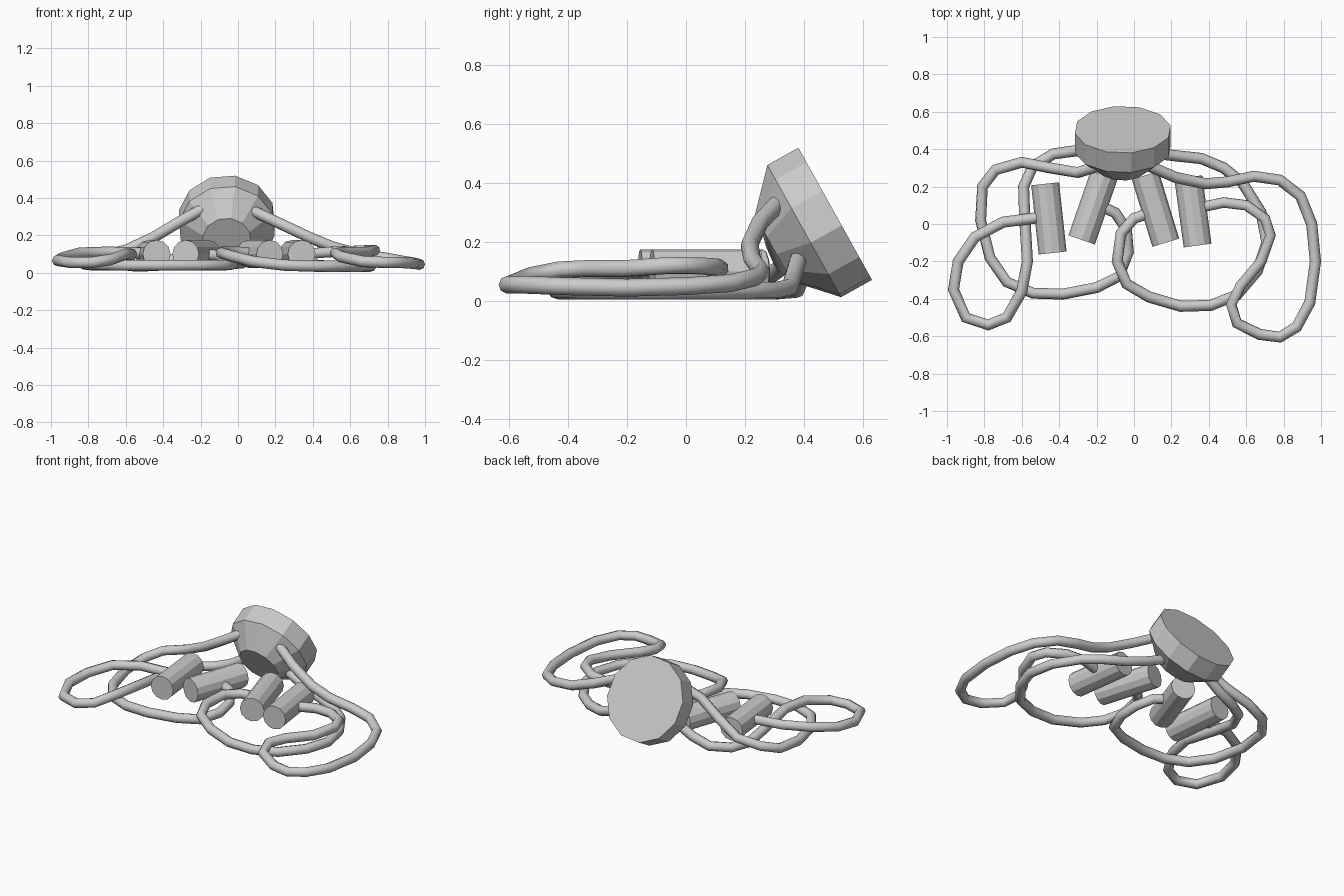
import bpy, bmesh, math
from mathutils import Vector


def link(name, data):
    ob = bpy.data.objects.new(name, data)
    bpy.context.collection.objects.link(ob)
    return ob


def lathe(name, profile, sides, phase=0.0):
    """Closed flat-sided solid of revolution from (radius, z) pairs."""
    bm = bmesh.new()
    rings = []
    for r, z in profile:
        rings.append([bm.verts.new((r * math.cos(phase + i * math.tau / sides),
                                    r * math.sin(phase + i * math.tau / sides), z))
                      for i in range(sides)])
    for lo, hi in zip(rings, rings[1:]):
        for i in range(sides):
            j = (i + 1) % sides
            bm.faces.new((lo[i], lo[j], hi[j], hi[i]))
    bm.faces.new(rings[0][::-1])
    bm.faces.new(rings[-1])
    me = bpy.data.meshes.new(name)
    bm.to_mesh(me)
    bm.free()
    return link(name, me)


def rod(name, a, b, z=0.1, r=0.075):
    a, b = Vector((*a, z)), Vector((*b, z))
    ob = lathe(name, [(r, 0), (r, (b - a).length)], 12)
    ob.location = a
    ob.rotation_mode = 'QUATERNION'
    ob.rotation_quaternion = (b - a).to_track_quat('Z', 'Y')


def cord(name, pts, r=0.03):
    cu = bpy.data.curves.new(name, 'CURVE')
    cu.dimensions = '3D'
    cu.bevel_depth = r
    cu.bevel_resolution = 2
    cu.use_fill_caps = True
    sp = cu.splines.new('POLY')
    sp.points.add(len(pts) - 1)
    for p, co in zip(sp.points, pts):
        p.co = (*co, 1)
    sp.use_smooth = True
    link(name, cu)


# Tilted disc with tapered front
head = lathe("tilted_head", [(0.13, -0.24), (0.26, -0.12), (0.26, 0)], 12, math.radians(10))
head.location = (-0.06, 0.505, 0.295)
head.rotation_euler = (math.radians(-60.9), 0, 0)

# Four rods lying between the cords
rod("rod_outer_left", (-0.475, 0.215), (-0.435, -0.155))
rod("rod_inner_left", (-0.16, 0.26), (-0.28, -0.085))
rod("rod_inner_right", (0.06, 0.26), (0.17, -0.1))
rod("rod_outer_right", (0.29, 0.25), (0.34, -0.115))

# Left upper cord, ending at the inner left rod
cord("cord_upper_left", [
    (-0.19, 0.31, 0.34), (-0.3, 0.275, 0.28), (-0.45, 0.30, 0.19), (-0.6, 0.33, 0.12),
    (-0.74, 0.29, 0.09), (-0.81, 0.2, 0.06), (-0.82, 0.02, 0.045), (-0.77, -0.18, 0.04),
    (-0.68, -0.31, 0.04), (-0.54, -0.37, 0.04), (-0.38, -0.375, 0.04), (-0.2, -0.34, 0.04),
    (-0.08, -0.28, 0.04), (-0.03, -0.15, 0.045), (-0.04, -0.03, 0.06), (-0.1, 0.06, 0.09),
    (-0.19, 0.1, 0.1)])

# Left lower cord, ending at the outer left rod
cord("cord_lower_left", [
    (-0.22, 0.4, 0.14), (-0.32, 0.39, 0.08), (-0.43, 0.375, 0.04), (-0.54, 0.31, 0.035),
    (-0.59, 0.2, 0.04), (-0.585, 0.05, 0.06), (-0.57, -0.2, 0.1), (-0.6, -0.36, 0.1),
    (-0.68, -0.5, 0.07), (-0.78, -0.54, 0.055), (-0.9, -0.5, 0.055), (-0.965, -0.35, 0.065),
    (-0.94, -0.2, 0.08), (-0.85, -0.07, 0.105), (-0.7, 0.01, 0.11), (-0.5, 0.035, 0.105)])

# Right upper cord, ending at the outer right rod
cord("cord_upper_right", [
    (0.08, 0.31, 0.33), (0.22, 0.25, 0.265), (0.38, 0.215, 0.19), (0.5, 0.225, 0.14),
    (0.64, 0.255, 0.1), (0.78, 0.235, 0.08), (0.89, 0.15, 0.06), (0.95, 0.0, 0.05),
    (0.97, -0.2, 0.045), (0.94, -0.42, 0.05), (0.87, -0.55, 0.055), (0.78, -0.605, 0.055),
    (0.67, -0.59, 0.06), (0.55, -0.53, 0.085), (0.52, -0.43, 0.105), (0.57, -0.33, 0.11),
    (0.68, -0.2, 0.11), (0.73, -0.06, 0.12), (0.7, 0.03, 0.12), (0.6, 0.1, 0.115),
    (0.48, 0.115, 0.11), (0.36, 0.09, 0.1)])

# Right lower cord, ending at the inner right rod
cord("cord_lower_right", [
    (0.1, 0.38, 0.14), (0.22, 0.365, 0.09), (0.36, 0.35, 0.045), (0.48, 0.3, 0.035),
    (0.58, 0.22, 0.035), (0.68, 0.06, 0.035), (0.71, -0.1, 0.035), (0.66, -0.25, 0.035),
    (0.55, -0.38, 0.035), (0.41, -0.435, 0.035), (0.25, -0.44, 0.04), (0.08, -0.39, 0.06),
    (-0.04, -0.32, 0.09), (-0.09, -0.2, 0.105), (-0.07, -0.05, 0.115), (0.0, 0.03, 0.11),
    (0.12, 0.07, 0.1)])
